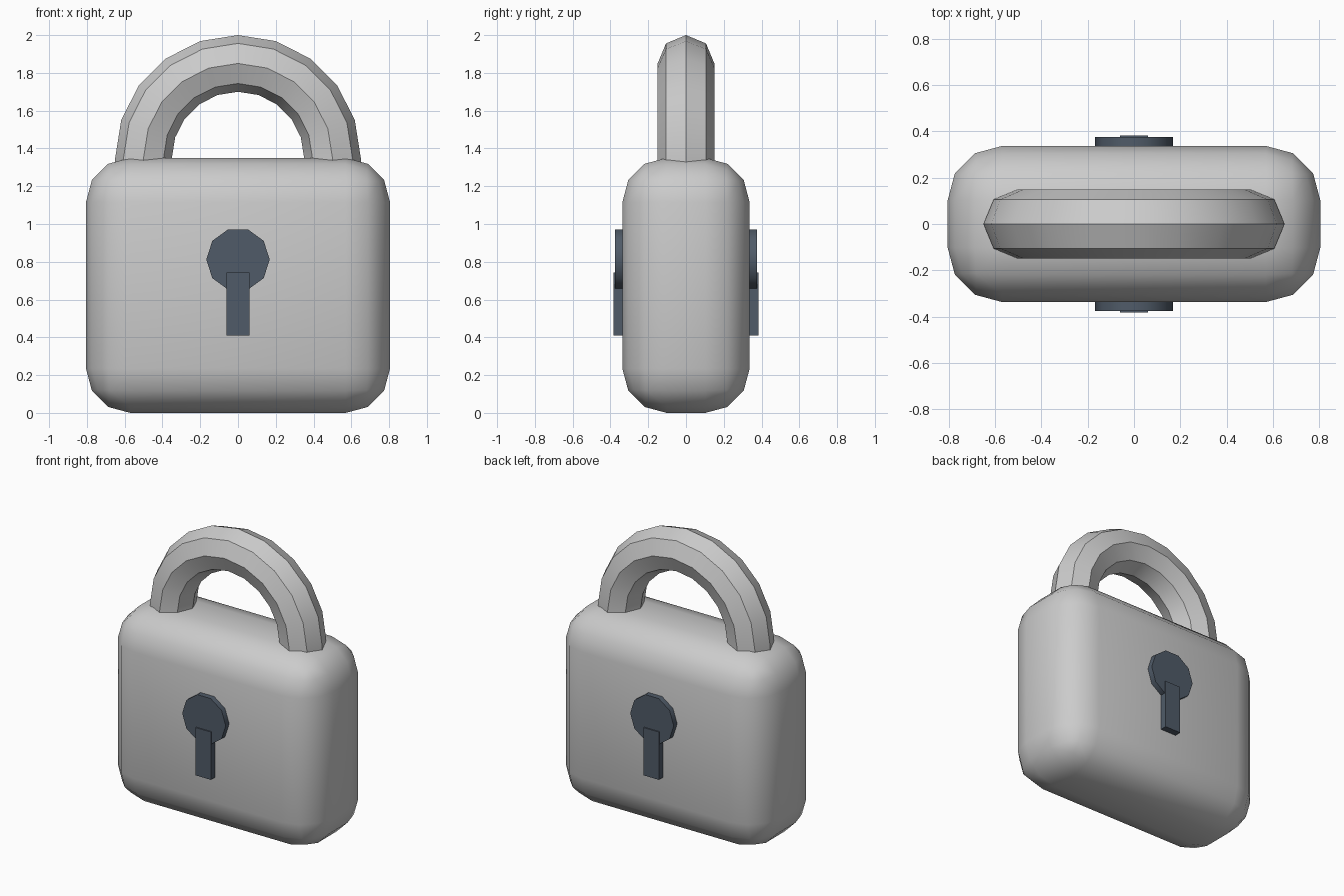
import bpy, bmesh, math
from mathutils import Matrix, Vector

if "Cube" in bpy.data.objects:
    bpy.data.objects.remove(bpy.data.objects["Cube"])


def material(name, rgb):
    m = bpy.data.materials.new(name)
    m.diffuse_color = (*rgb, 1.0)
    m.use_nodes = True
    m.node_tree.nodes["Principled BSDF"].inputs["Base Color"].default_value = m.diffuse_color
    return m


steel = material("light_steel", (0.60, 0.60, 0.60))
dark = material("dark_slate", (0.08, 0.105, 0.14))


def finish(bm, name, mat, angle=40):
    bmesh.ops.recalc_face_normals(bm, faces=bm.faces[:])
    me = bpy.data.meshes.new(name)
    bm.to_mesh(me)
    bm.free()
    me.materials.append(mat)
    ob = bpy.data.objects.new(name, me)
    bpy.context.collection.objects.link(ob)
    bpy.ops.object.select_all(action='DESELECT')
    ob.select_set(True)
    bpy.context.view_layer.objects.active = ob
    bpy.ops.object.shade_smooth_by_angle(angle=math.radians(angle))
    return ob


def box(x, y, z0, z1):
    bm = bmesh.new()
    bmesh.ops.create_cube(bm, size=1, matrix=Matrix.Translation((0, 0, (z0 + z1) / 2))
                          @ Matrix.Diagonal((2 * x, 2 * y, z1 - z0, 1)))
    return bm


# Rounded lock body
bm = box(0.805, 0.337, 0, 1.35)
bmesh.ops.bevel(bm, geom=bm.edges[:], offset=0.235, segments=3, profile=0.5,
                affect='EDGES', clamp_overlap=False)
finish(bm, "lock_body", steel)

# Shackle: octagonal tube swept over a half circle, legs sunk into the body
R, r, cz, sides, steps = 0.5, 0.15, 1.35, 8, 10
path = [(math.pi * i / steps, 0.0) for i in range(steps + 1)]
path = [(0.0, -0.12)] + path + [(math.pi, -0.12)]
bm = bmesh.new()
rings = []
for a, drop in path:
    out = Vector((math.cos(a), 0, math.sin(a)))
    ring = []
    for k in range(sides):
        t = 2 * math.pi * k / sides
        p = out * (R + r * math.cos(t)) + Vector((0, r * math.sin(t), cz + drop))
        ring.append(bm.verts.new(p))
    rings.append(ring)
for a, b in zip(rings, rings[1:]):
    for k in range(sides):
        n = (k + 1) % sides
        bm.faces.new((a[k], a[n], b[n], b[k]))
bm.faces.new(rings[0])
bm.faces.new(rings[-1])
finish(bm, "shackle", steel)

# Keyhole disc, passing through to both faces
bm = bmesh.new()
bmesh.ops.create_cone(bm, cap_ends=True, segments=10, radius1=0.168, radius2=0.168, depth=0.75)
# turn so that a corner points along x and the axis runs along y
turn = min((abs(math.atan2(v.co.y, v.co.x)), math.atan2(v.co.y, v.co.x)) for v in bm.verts)[1]
bmesh.ops.transform(bm, verts=bm.verts[:], matrix=Matrix.Translation((0, 0, 0.812))
                    @ Matrix.Rotation(math.pi / 2, 4, 'X') @ Matrix.Rotation(-turn, 4, 'Z'))
finish(bm, "keyhole_disc", dark)

# Keyhole slot below the disc
finish(box(0.06, 0.383, 0.41, 0.743), "keyhole_slot", dark)
